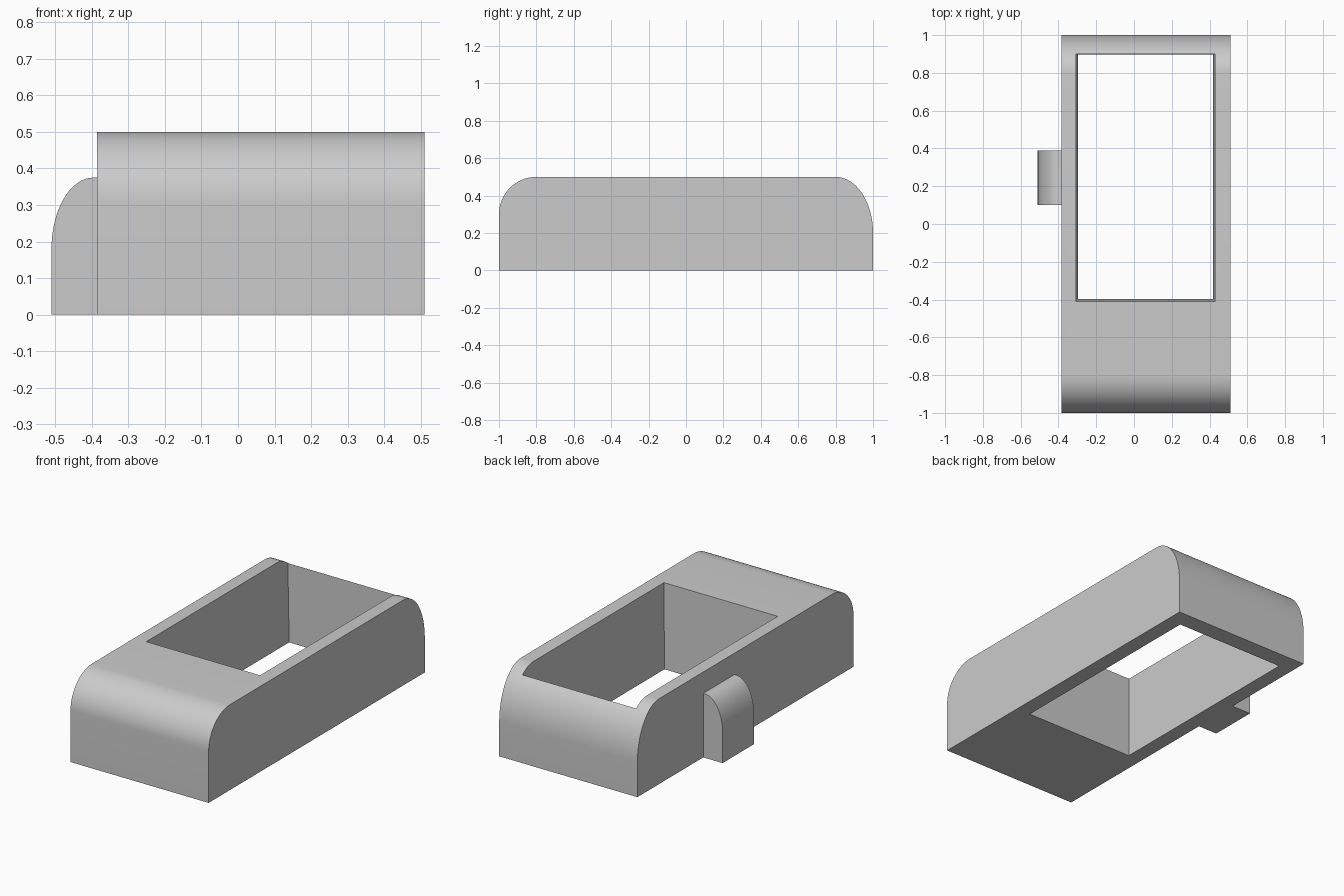
import bpy, bmesh, math
from mathutils import Vector

if "Cube" in bpy.data.objects:
    bpy.data.objects.remove(bpy.data.objects["Cube"])

grey = bpy.data.materials.new("plain_grey")
grey.diffuse_color = (0.6, 0.6, 0.6, 1)
grey.use_nodes = True
grey.node_tree.nodes["Principled BSDF"].inputs["Base Color"].default_value = grey.diffuse_color


def arc(cx, cz, rx, rz, a0, a1, n=16):
    """Points on an elliptical quarter, angles in degrees."""
    out = []
    for i in range(n + 1):
        a = math.radians(a0 + (a1 - a0) * i / n)
        out.append((cx + rx * math.cos(a), cz + rz * math.sin(a)))
    return out


def make_object(name, bm):
    bmesh.ops.recalc_face_normals(bm, faces=bm.faces)
    mesh = bpy.data.meshes.new(name)
    bm.to_mesh(mesh)
    bm.free()
    mesh.materials.append(grey)
    ob = bpy.data.objects.new(name, mesh)
    bpy.context.collection.objects.link(ob)
    return ob


def extrude_profile(name, points, offset):
    """Fill a closed outline and extrude it along offset."""
    bm = bmesh.new()
    face = bm.faces.new([bm.verts.new(p) for p in points])
    ext = bmesh.ops.extrude_face_region(bm, geom=[face], use_keep_orig=True)
    verts = [g for g in ext["geom"] if isinstance(g, bmesh.types.BMVert)]
    bmesh.ops.translate(bm, verts=verts, vec=Vector(offset))
    return make_object(name, bm)


def smooth(ob):
    bpy.ops.object.select_all(action='DESELECT')
    ob.select_set(True)
    bpy.context.view_layer.objects.active = ob
    bpy.ops.object.shade_smooth_by_angle(angle=math.radians(30))


# Body: side outline with rounded front and back top edges
outline = [(-1, 0), (1, 0)]
outline += arc(0.80, 0.20, 0.20, 0.30, 0, 90)
outline += arc(-0.80, 0.30, 0.20, 0.20, 90, 180)
body = extrude_profile("body", [(-0.385, y, z) for y, z in outline], (0.895, 0, 0))

# Opening: slightly tapered shaft cut through the body
bm = bmesh.new()
bmesh.ops.create_cube(bm, size=1)
for v in bm.verts:
    top = v.co.z > 0
    t = 0.0 if top else 0.012
    v.co = ((0.43 - t) if v.co.x > 0 else (-0.308 + t),
            (0.90 - t / 3) if v.co.y > 0 else (-0.41 + t),
            0.51 if top else -0.01)
cutter = make_object("opening_cutter", bm)
cutter.hide_render = True
cutter.hide_viewport = True
mod = body.modifiers.new("opening", 'BOOLEAN')
mod.object = cutter
mod.operation = 'DIFFERENCE'
mod.solver = 'EXACT'
bpy.context.view_layer.objects.active = body
bpy.ops.object.modifier_apply(modifier=mod.name)
bpy.data.objects.remove(cutter)
smooth(body)

# Side tab: small block with a rounded outer top edge
tab_outline = [(-0.385, 0), (-0.385, 0.375)]
tab_outline += arc(-0.395, 0.18, 0.115, 0.195, 90, 180)
tab_outline += [(-0.51, 0)]
tab = extrude_profile("side_tab", [(x, 0.10, z) for x, z in tab_outline], (0, 0.29, 0))
smooth(tab)
